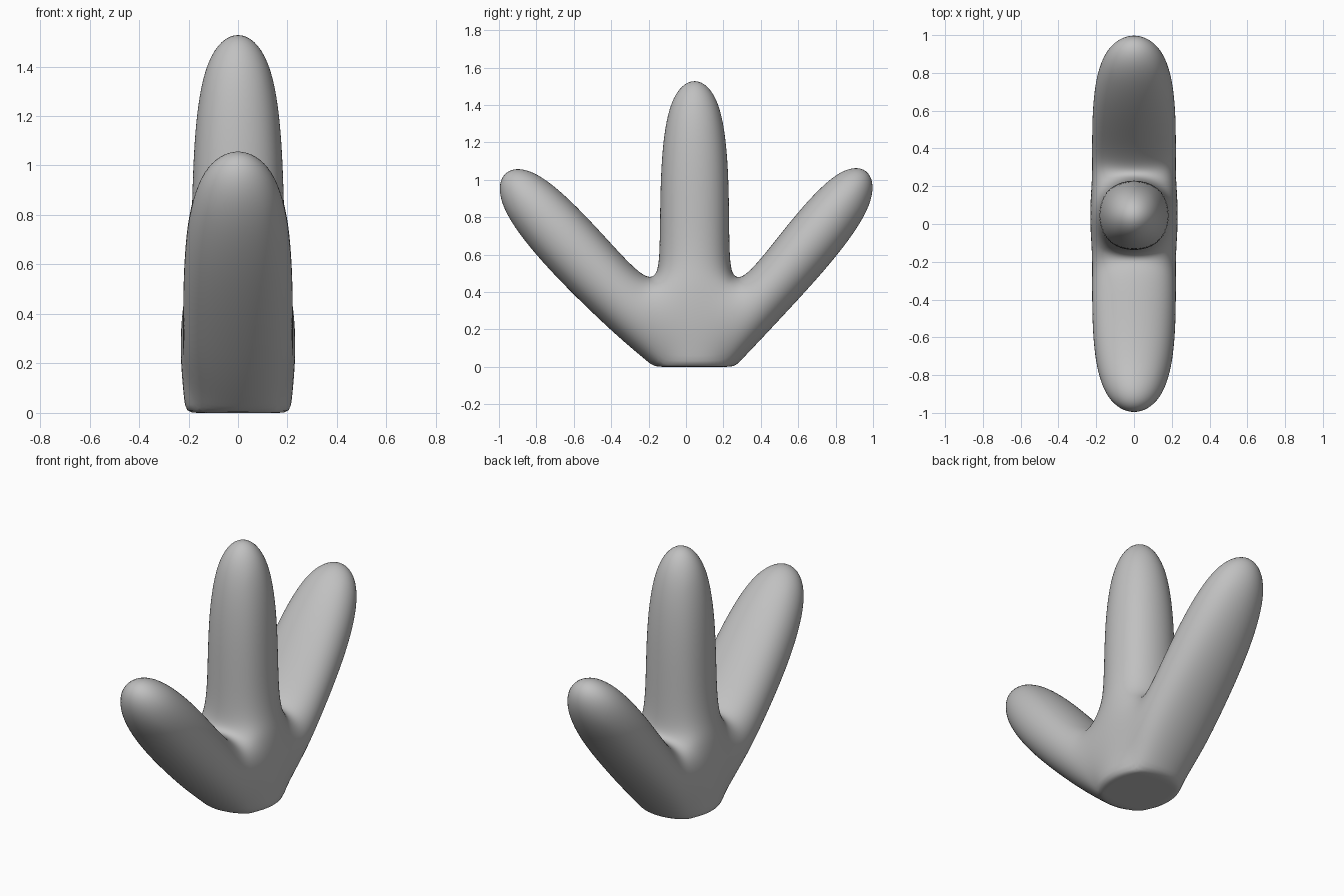
import bpy
import bmesh

cube = bpy.data.objects.get("Cube")
if cube:
    bpy.data.objects.remove(cube, do_unlink=True)

# Single clay-grey material
grey = bpy.data.materials.new("neutral_grey")
grey.use_nodes = True
colour = (0.53, 0.53, 0.53, 1.0)
grey.diffuse_color = colour
grey.node_tree.nodes["Principled BSDF"].inputs["Base Color"].default_value = colour

bm = bmesh.new()


def ring(half_x, p, q):
    """Four-sided loop spanning two (y, z) points."""
    return [bm.verts.new((x, *pt)) for x, pt in
            ((-half_x, p), (half_x, p), (half_x, q), (-half_x, q))]


def bridge(a, b):
    for i in range(4):
        j = (i + 1) % 4
        bm.faces.new((a[i], a[j], b[j], b[i]))


def limb(root, *rings):
    """Extrude a root loop through further loops and cap the end."""
    for nxt in rings:
        bridge(root, nxt)
        root = nxt
    bm.faces.new(root)


# Hub: foot loop, shoulder loop and the two side walls
foot = ring(0.231, (-0.19, 0), (0.28, 0))
shoulder = ring(0.243, (-0.17, 0.47), (0.26, 0.47))
base = bm.faces.new(foot)
for a, b in ((0, 3), (1, 2)):
    bm.faces.new((foot[a], foot[b], shoulder[b], shoulder[a]))

# Upright middle finger
limb(shoulder,
     ring(0.198, (-0.153, 0.60), (0.245, 0.60)),
     ring(0.198, (-0.153, 1.608), (0.245, 1.608)))

# Leaning front and back fingers
limb([foot[0], foot[1], shoulder[1], shoulder[0]],
     ring(0.246, (-0.42, 0.18), (-0.27, 0.52)),
     ring(0.224, (-1.172, 0.935), (-0.88, 1.235)))
limb([foot[3], foot[2], shoulder[2], shoulder[3]],
     ring(0.246, (0.47, 0.20), (0.35, 0.515)),
     ring(0.224, (1.165, 0.95), (0.88, 1.237)))

# Tight rounded rim around the flat underside
crease = bm.edges.layers.float.new("crease_edge")
for edge in base.edges:
    edge[crease] = 0.55

bmesh.ops.recalc_face_normals(bm, faces=bm.faces[:])
for face in bm.faces:
    face.smooth = True

mesh = bpy.data.meshes.new("three_finger_stand")
bm.to_mesh(mesh)
bm.free()
mesh.materials.append(grey)
stand = bpy.data.objects.new("three_finger_stand", mesh)
bpy.context.collection.objects.link(stand)

# Smooth organic surface
sub = stand.modifiers.new("smooth_surface", 'SUBSURF')
sub.levels = sub.render_levels = 4
